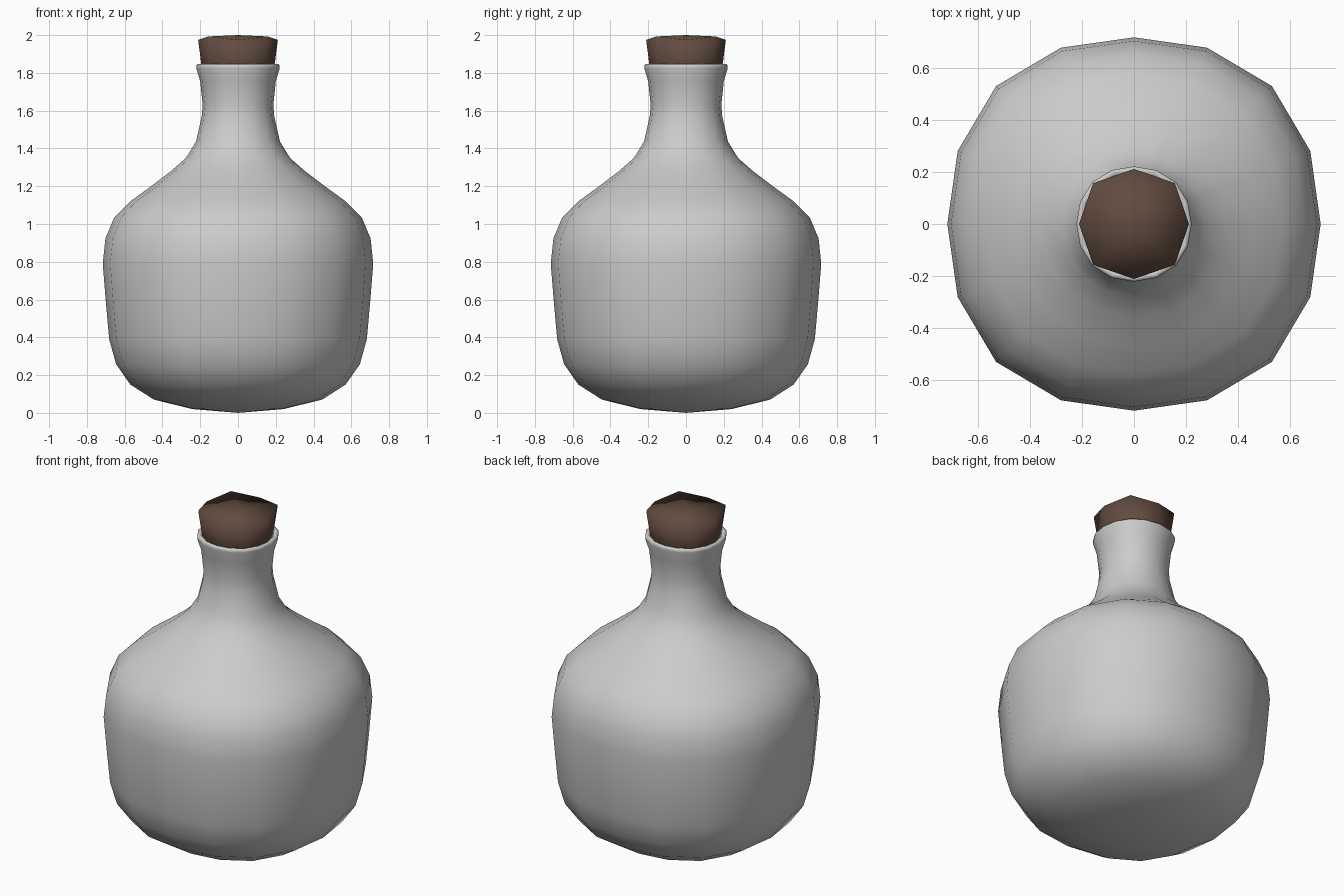
import bpy, bmesh
from math import sin, cos, pi

if "Cube" in bpy.data.objects:
    bpy.data.objects.remove(bpy.data.objects["Cube"])


def lathe(name, profile, sides, cap_end):
    """Revolve (radius, z, diagonal bulge, diagonal lift); first point sits on the axis."""
    bm = bmesh.new()
    start = bm.verts.new((0, 0, profile[0][1]))
    rings = []
    for r, z, bulge, lift in profile[1:]:
        ring = []
        for i in range(sides):
            a = 2 * pi * i / sides
            d = (1 - cos(4 * a)) / 2
            rr = r * (1 + bulge * d)
            ring.append(bm.verts.new((rr * cos(a), rr * sin(a), z + lift * d)))
        rings.append(ring)
    for i in range(sides):
        j = (i + 1) % sides
        bm.faces.new((start, rings[0][j], rings[0][i]))
        for lo, hi in zip(rings, rings[1:]):
            bm.faces.new((lo[i], lo[j], hi[j], hi[i]))
    if cap_end is not None:
        end = bm.verts.new((0, 0, cap_end))
        for i in range(sides):
            bm.faces.new((rings[-1][i], rings[-1][(i + 1) % sides], end))
    bmesh.ops.recalc_face_normals(bm, faces=bm.faces)
    for f in bm.faces:
        f.smooth = True
    mesh = bpy.data.meshes.new(name)
    bm.to_mesh(mesh)
    bm.free()
    obj = bpy.data.objects.new(name, mesh)
    bpy.context.collection.objects.link(obj)
    return obj


# Bottle: slightly squared 16-sided body, round neck, rolled lip turning inward
body = [(0, 0), (.24, .02), (.445, .07), (.57, .15), (.645, .257), (.682, .39),
        (.70, .59), (.716, .79), (.702, .924), (.655, 1.035), (.57, 1.12)]
neck = [(.46, 1.2), (.355, 1.28), (.275, 1.35), (.222, 1.437), (.192, 1.57),
        (.187, 1.63), (.2, 1.755), (.221, 1.825), (.221, 1.838), (.212, 1.847),
        (.195, 1.84), (.178, 1.76), (.168, 1.65)]
lathe("bottle", [(r, z, .045, 0) for r, z in body] +
      [(r, z, .025, 0) for r, z in neck], 16, None)

# Cork: eight-sided tapered stopper with a gently domed top
cork = lathe("cork", [(0, 1.66, 0, 0), (.165, 1.66, .03, 0), (.194, 1.845, .03, 0),
                      (.211, 1.975, .05, .018)], 8, 2.0)
mat = bpy.data.materials.new("cork_brown")
mat.diffuse_color = (.12, .07, .05, 1)
mat.use_nodes = True
mat.node_tree.nodes["Principled BSDF"].inputs["Base Color"].default_value = mat.diffuse_color
cork.data.materials.append(mat)
